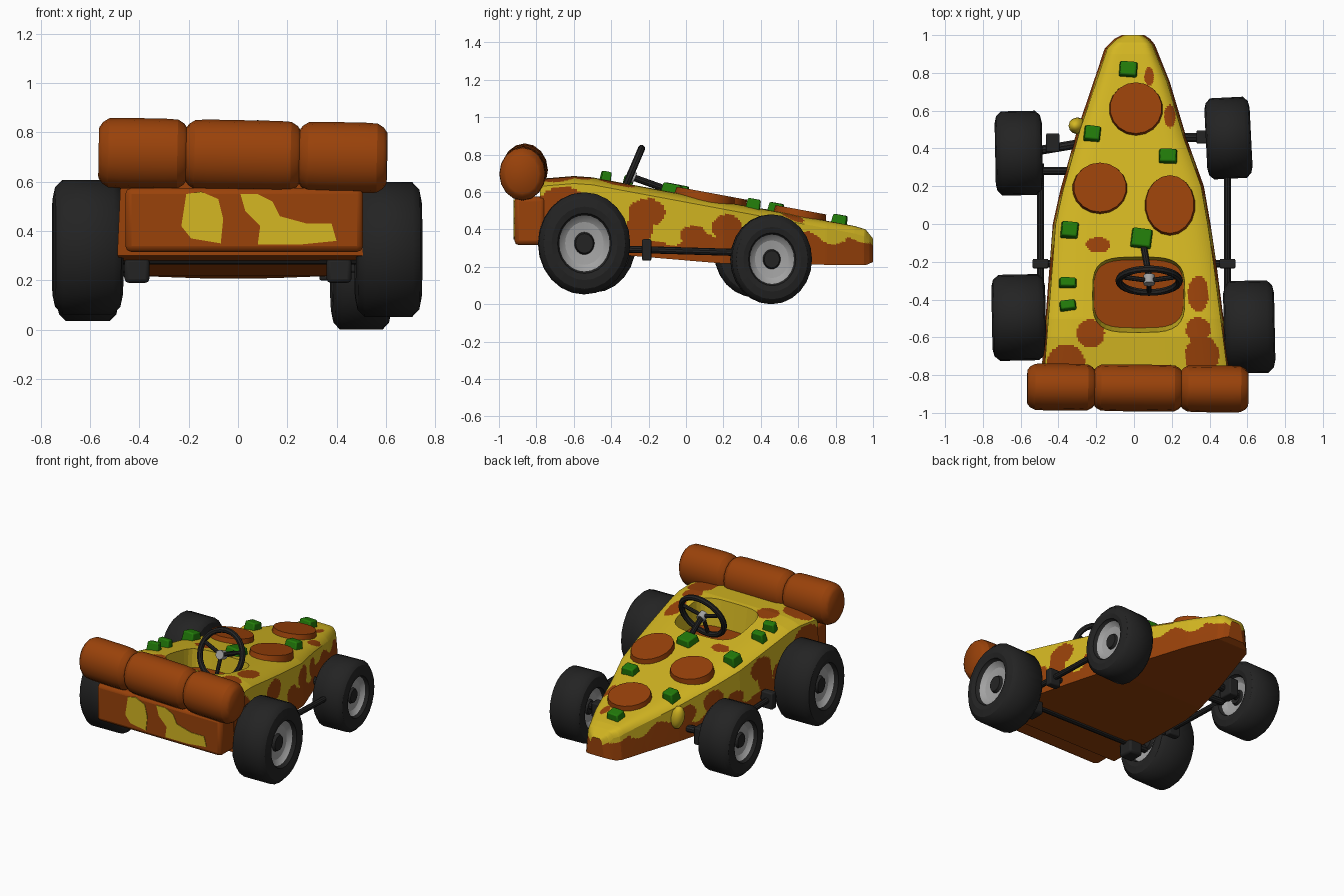
import bpy, bmesh, math, random
from mathutils import Vector

if "Cube" in bpy.data.objects:
    bpy.data.objects.remove(bpy.data.objects["Cube"])

random.seed(4)

def mat(name, r, g, b):
    m = bpy.data.materials.new(name)
    m.diffuse_color = (r, g, b, 1)
    m.use_nodes = True
    m.node_tree.nodes["Principled BSDF"].inputs["Base Color"].default_value = m.diffuse_color
    return m

CHEESE = mat("cheese yellow", 0.66, 0.475, 0.016)
CRUST = mat("crust brown", 0.32, 0.054, 0.003)
GREEN = mat("pepper green", 0.016, 0.20, 0.003)
BLACK = mat("rubber black", 0.017, 0.017, 0.017)
GREY = mat("rim grey", 0.36, 0.36, 0.36)

def make(name, bm, mats, loc=(0, 0, 0), rot=(0, 0, 0), scale=(1, 1, 1), bevel=0):
    bmesh.ops.recalc_face_normals(bm, faces=bm.faces)
    me = bpy.data.meshes.new(name)
    bm.to_mesh(me)
    bm.free()
    for m in mats:
        me.materials.append(m)
    o = bpy.data.objects.new(name, me)
    o.location, o.rotation_euler, o.scale = loc, rot, scale
    bpy.context.collection.objects.link(o)
    if bevel:
        b = o.modifiers.new("bevel", 'BEVEL')
        b.width, b.segments = bevel, 2
    return o

def box(name, m, loc, size, rot=(0, 0, 0), bevel=0.0, taper=1.0):
    bm = bmesh.new()
    bmesh.ops.create_cube(bm, size=1)
    for v in bm.verts:
        k = taper if v.co.z > 0 else 1
        v.co = (v.co.x * size[0] * k, v.co.y * size[1] * k, v.co.z * size[2])
    return make(name, bm, [m], loc, rot, bevel=bevel)

def rod(name, m, a, b, r, segs=10):
    a, b = Vector(a), Vector(b)
    bm = bmesh.new()
    bmesh.ops.create_cone(bm, cap_ends=True, segments=segs, radius1=r, radius2=r, depth=(b - a).length)
    return make(name, bm, [m], (a + b) / 2, (b - a).to_track_quat('Z', 'Y').to_euler())

def lathe(name, profile, segs, mats, loc, rot, scale):
    """Spin (x, radius, material) points about the x axis."""
    bm = bmesh.new()
    rings = []
    for x, r, _ in profile:
        rings.append([bm.verts.new((x, r * math.cos(i * math.tau / segs), r * math.sin(i * math.tau / segs)))
                      for i in range(segs)])
    for k in range(len(rings) - 1):
        for i in range(segs):
            j = (i + 1) % segs
            bm.faces.new((rings[k][i], rings[k][j], rings[k + 1][j], rings[k + 1][i])).material_index = profile[k][2]
    for ring, p in ((rings[0], profile[0]), (rings[-1], profile[-1])):
        bm.faces.new(ring).material_index = p[2]
    return make(name, bm, mats, loc, rot, scale)

def lerp(points, y):
    for (a, p), (b, q) in zip(points, points[1:]):
        if y <= b:
            return p + (q - p) * (y - a) / (b - a)
    return points[-1][1]

# Slice outline: left edge, right edge, top and bottom heights along y
LEFT = [(-.78, -.475), (0, -.415), (.18, -.375), (.5, -.285), (.75, -.2), (.93, -.14), (.98, -.09), (1, -.05)]
RIGHT = [(-.78, .495), (-.2, .42), (0, .39), (.2, .355), (.45, .265), (.75, .175), (.95, .095), (.98, .07), (1, .04)]
TOP = [(-.78, .67), (-.6, .685), (-.5, .678), (.9, .418), (.96, .40), (1, .35)]
BOTTOM = [(-.78, .30), (.2, .217), (.96, .208), (1, .225)]

# Painted brown spots: (x, y, rx, ry) on the top, (y, z, ry, rz) on the sides
TOP_SPOTS = [(-.23, -.58, .075, .075), (.34, -.37, .055, .095), (.34, -.56, .065, .065), (.36, -.70, .09, .11),
             (-.36, -.73, .10, .09), (-.19, -.11, .065, .04), (.19, .57, .03, .06), (.08, .78, .025, .05)]
SIDE_SPOTS = [(-.21, .49, .10, .075), (-.25, .40, .07, .08), (.22, .41, .08, .07), (.04, .37, .07, .05),
              (-.66, .5, .14, .13), (.42, .38, .06, .06), (-.42, .40, .1, .08)]

def inside(spots, u, v):
    return any(((u - a) / c) ** 2 + ((v - b) / d) ** 2 < 1 for a, b, c, d in spots)

def build_body():
    bm = bmesh.new()
    rows, cols, side = 180, 90, 26
    rings = []
    for r in range(rows + 1):
        y = -.78 + 1.78 * r / rows
        xl, xr, zt, zb = (lerp(t, y) for t in (LEFT, RIGHT, TOP, BOTTOM))
        drop = .04
        pts = []
        for i in range(side):
            k = i / side
            pts.append((xl - .015 * (1 - k), zb + (zt - drop - zb) * k))
        for i in range(cols + 1):
            t = 2 * i / cols - 1
            pts.append((xl + (xr - xl) * i / cols, zt - drop * abs(t) ** 7))
        for i in range(side - 1, -1, -1):
            k = i / side
            pts.append((xr + .015 * (1 - k), zb + (zt - drop - zb) * k))
        rings.append([bm.verts.new((x, y, z)) for x, z in pts])
    n = len(rings[0])
    for a, b in zip(rings, rings[1:]):
        for i in range(n):
            j = (i + 1) % n
            f = bm.faces.new((a[i], a[j], b[j], b[i]))
            c = f.calc_center_median()
            if i == n - 1:
                brown = True
            elif side <= i < side + cols:
                brown = inside(TOP_SPOTS, c.x, c.y)
            else:
                drip = .35 + .03 * math.sin(13 * c.y) + .015 * math.sin(31 * c.y)
                if c.y > .85:
                    drip = .34 + .015 * math.sin(31 * c.y)
                brown = c.z < drip or inside(SIDE_SPOTS, c.y, c.z)
            f.material_index = int(brown)
    bm.faces.new(rings[0]).material_index = 1
    bm.faces.new(rings[-1]).material_index = 1
    return make("pizza_body", bm, [CHEESE, CRUST])

body = build_body()

# Cockpit opening: yellow walls, brown floor
bm = bmesh.new()
loops = []
for z, a, b in ((.50, .238, .18), (.80, .25, .22)):
    loop = []
    for i in range(32):
        c, s = math.cos(i * math.tau / 32), math.sin(i * math.tau / 32)
        loop.append(bm.verts.new((.025 + a * math.copysign(abs(c) ** .55, c),
                                  -.37 + b * math.copysign(abs(s) ** .55, s), z)))
    loops.append(loop)
for i in range(32):
    j = (i + 1) % 32
    bm.faces.new((loops[0][i], loops[0][j], loops[1][j], loops[1][i]))
bm.faces.new(loops[0]).material_index = 1
bm.faces.new(loops[1])
cutter = make("cockpit_cutter", bm, [CHEESE, CRUST])
cutter.hide_render = True
mod = body.modifiers.new("cockpit", 'BOOLEAN')
mod.operation, mod.object, mod.solver = 'DIFFERENCE', cutter, 'EXACT'
bpy.context.view_layer.objects.active = body
bpy.ops.object.modifier_apply(modifier=mod.name)
bpy.data.objects.remove(cutter)

# Rear crust wall with thin cheese patches
box("crust_wall", CRUST, (.025, -.835, .445), (.965, .165, .26), bevel=.025)
for k, pts in enumerate(([(-.21, .55), (-.15, .56), (-.08, .53), (-.06, .45), (-.07, .35), (-.19, .37), (-.23, .42)],
                         [(.01, .55), (.08, .55), (.14, .52), (.17, .46), (.28, .43), (.38, .43), (.40, .36),
                          (.25, .345), (.08, .345), (.09, .42), (.03, .48)])):
    bm = bmesh.new()
    f = bm.faces.new([bm.verts.new((x, -.921, z)) for x, z in pts])
    ext = bmesh.ops.extrude_face_region(bm, geom=[f])
    for v in ext["geom"]:
        if isinstance(v, bmesh.types.BMVert):
            v.co.y += .008
    make(f"cheese_patch_{k}", bm, [CHEESE])

# Rolled crust on top of the wall: three bulging pieces
for k, (x0, x1) in enumerate(((-.565, -.205), (-.215, .255), (.245, .605))):
    prof = [(x0, .72, 0), (x0 + .015, .87, 0), (x0 + .04, .98, 0), (x0 + .09, 1, 0),
            (x1 - .09, 1, 0), (x1 - .04, .98, 0), (x1 - .015, .87, 0), (x1, .72, 0)]
    lathe(f"crust_roll_{k}", prof, 16, [CRUST], (0, -.868, .707), (0, .02, -.012), (1, .124, .143))

# Pepperoni discs lying on the slope
TILT = -.183
for k, (x, y, rx, ry) in enumerate(((.01, .61, .145, .145), (-.18, .19, .147, .14), (.19, .10, .135, .165))):
    bm = bmesh.new()
    bmesh.ops.create_cone(bm, cap_ends=True, segments=18, radius1=1, radius2=.95, depth=1)
    make(f"pepperoni_{k}", bm, [CRUST], (x, y, lerp(TOP, y) + .008), (TILT, 0, 0), (rx, ry, .05))

# Green pepper cubes
for k, (x, y, sx, sy) in enumerate(((-.03, .82, .10, .085), (-.22, .48, .09, .085), (.18, .36, .10, .08),
                                    (-.34, -.03, .095, .09), (.04, -.075, .115, .11),
                                    (-.35, -.31, .095, .055), (-.35, -.43, .09, .055))):
    box(f"pepper_{k}", GREEN, (x, y, lerp(TOP, y) + .01), (sx, sy, .07),
        (TILT, 0, random.uniform(-.15, .15)), .008, .85)

# Cheese drip hanging over the left edge
bm = bmesh.new()
bmesh.ops.create_icosphere(bm, subdivisions=2, radius=1)
make("cheese_drip", bm, [CHEESE], (-.30, .52, .39), (0, -.2, 0), (.045, .045, .085))

# Wheels: tyre, rim and hub in one spun profile
half = [(.66, .001, 0), (.66, .19, 0), (.52, .22, 1), (.58, .42, 1), (.74, .55, 0),
        (.94, .59, 0), (1, .72, 0), (.93, .89, 0), (.72, 1, 0)]
profile = half + [(-x, r, half[max(i - 1, 0)][2]) for i, (x, r, _) in reversed(list(enumerate(half)))]
WHEELS = {"rear_right": ((.61, -.545, .325), .27, .245, .273, .02),
          "rear_left": ((-.61, -.495, .335), .285, .228, .273, .02),
          "front_right": ((.50, .455, .24), .24, .215, .24, .05),
          "front_left": ((-.61, .375, .275), .25, .223, .24, .02)}
for n, (loc, w, ry, rz, turn) in WHEELS.items():
    lathe(n + "_wheel", profile, 24, [BLACK, GREY], loc, (0, 0, turn), (w / 2, ry, rz))

# Axles, side rods and brackets
rod("rear_axle", BLACK, (-.55, -.52, .29), (.55, -.54, .29), .026)
rod("front_axle_right", BLACK, (.15, .46, .28), (.46, .455, .25), .025)
rod("front_axle_left", BLACK, (-.2, .44, .28), (-.56, .38, .275), .025)
box("front_bracket_right", BLACK, (.36, .46, .25), (.06, .07, .10), bevel=.008)
box("front_bracket_left", BLACK, (-.43, .43, .27), (.07, .10, .12), bevel=.008)
rod("front_link_left", BLACK, (-.3, .28, .26), (-.5, .28, .27), .022)
for s, n in ((-1, "left"), (1, "right")):
    rod("side_rod_" + n, BLACK, (s * .495, .32, .275), (s * .495, -.36, .295), .019)
    box("rod_bracket_" + n, BLACK, (s * .495, -.21, .29), (.085, .05, .115), bevel=.008)
    rod("rod_arm_" + n, BLACK, (s * .36, -.21, .30), (s * .495, -.21, .29), .02)
    box("rear_bracket_" + n, BLACK, (s * .41, -.52, .24), (.10, .11, .10), bevel=.015)

# Steering wheel with spokes, hub and column
centre, up = Vector((.08, -.30, .685)), Vector((0, .39, .92)).normalized()
bm = bmesh.new()
grid = []
for i in range(28):
    a = i * math.tau / 28
    d = Vector((math.cos(a), math.sin(a), 0))
    grid.append([bm.verts.new(d * (.16 + .019 * math.cos(b * math.tau / 8)) +
                              Vector((0, 0, .019 * math.sin(b * math.tau / 8)))) for b in range(8)])
for i in range(28):
    for b in range(8):
        p, q, c = grid[i], grid[(i + 1) % 28], (b + 1) % 8
        bm.faces.new((p[b], q[b], q[c], p[c]))
make("steering_wheel", bm, [BLACK], centre, (math.atan2(.92, .39), 0, 0))
for k, deg in enumerate((20, 160, 270)):
    a = math.radians(deg)
    rod(f"steering_spoke_{k}", BLACK, centre, centre + .155 * (Vector((math.cos(a), 0, 0)) + up * math.sin(a)), .013, 8)
normal = Vector((0, -.92, .39)).normalized()
rod("steering_hub", GREY, centre - normal * .03, centre + normal * .02, .03, 12)
rod("steering_column", BLACK, centre - normal * .02, (.045, -.08, .605), .018)

# Smooth the round parts, keep edges sharp
bpy.ops.object.select_all(action='SELECT')
body.select_set(False)
bpy.ops.object.shade_smooth_by_angle(angle=math.radians(32))
